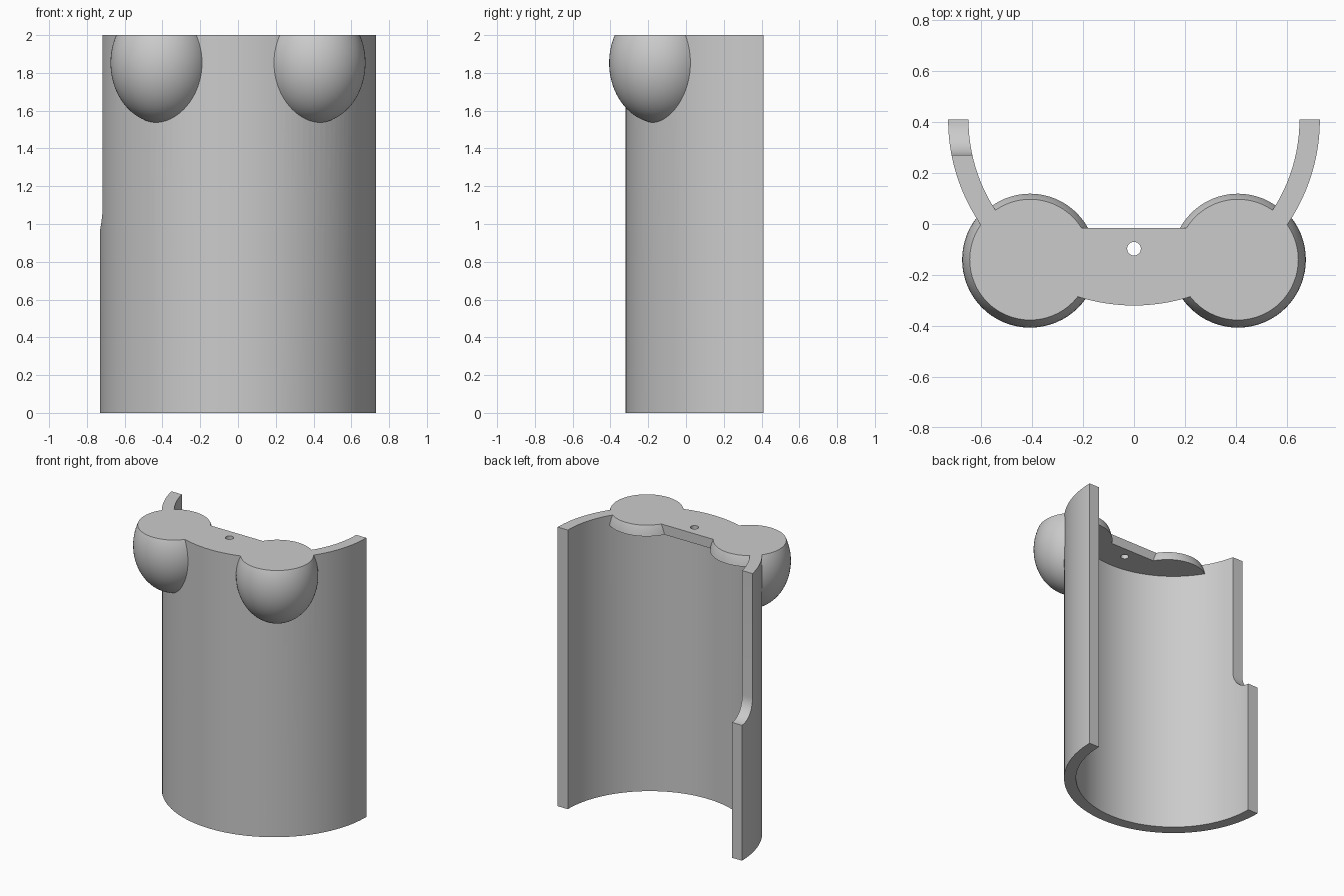
import bpy, bmesh
from math import sin, cos, asin, pi
from mathutils import Matrix, Vector

if "Cube" in bpy.data.objects:
    bpy.data.objects.remove(bpy.data.objects["Cube"], do_unlink=True)

AXIS_Y = 0.41              # axis of the curved wall
OUTER, INNER = 0.73, 0.65
TOP, PLATE_Z = 2.0, 1.93
OVER = 2.3                 # parts overshoot here, then get trimmed flat

grey = bpy.data.materials.new("light_grey")
grey.use_nodes = True
grey.diffuse_color = (0.6, 0.6, 0.6, 1)
grey.node_tree.nodes["Principled BSDF"].inputs["Base Color"].default_value = (0.6, 0.6, 0.6, 1)


def finish(name, bm):
    bmesh.ops.recalc_face_normals(bm, faces=bm.faces)
    mesh = bpy.data.meshes.new(name)
    bm.to_mesh(mesh)
    bm.free()
    mesh.materials.append(grey)
    obj = bpy.data.objects.new(name, mesh)
    bpy.context.collection.objects.link(obj)
    return obj


def prism(name, points, offset):
    """Extrude a closed outline along an offset vector."""
    bm = bmesh.new()
    face = bm.faces.new([bm.verts.new(p) for p in points])
    ext = bmesh.ops.extrude_face_region(bm, geom=[face])
    verts = [v for v in ext["geom"] if isinstance(v, bmesh.types.BMVert)]
    bmesh.ops.translate(bm, verts=verts, vec=Vector(offset))
    return finish(name, bm)


def arc(cx, cy, r, a0, a1, n):
    return [(cx + r * cos(a0 + (a1 - a0) * i / n),
             cy + r * sin(a0 + (a1 - a0) * i / n)) for i in range(n + 1)]


def combine(target, other, operation):
    mod = target.modifiers.new("combine", 'BOOLEAN')
    mod.operation = operation
    mod.solver = 'EXACT'
    mod.object = other
    bpy.ops.object.select_all(action='DESELECT')
    bpy.context.view_layer.objects.active = target
    target.select_set(True)
    bpy.ops.object.modifier_apply(modifier=mod.name)
    bpy.data.objects.remove(other, do_unlink=True)


def flat(points, z):
    return [(x, y, z) for x, y in points]


# Half-round wall
ring = arc(0, AXIS_Y, OUTER, pi, 2 * pi, 64) + arc(0, AXIS_Y, INNER, 2 * pi, pi, 64)
wall = prism("curved_wall", flat(ring, 0), (0, 0, OVER))

# Rounded notch in the upper right rear edge
notch = [(0.27, 2.5), (0.6, 2.5), (0.6, 0.97)] + arc(0.41, 1.11, 0.14, 1.5 * pi, pi, 12)
combine(wall, prism("notch_cutter", [(-1, y, z) for y, z in notch], (0.6, 0, 0)), 'DIFFERENCE')

# Bridge plate between the bulbs, its outer edge buried in the wall
a = asin((AXIS_Y + 0.015) / 0.69)
bridge = prism("bridge_plate", flat(arc(0, AXIS_Y, 0.69, pi + a, 2 * pi - a, 48), 1.7),
               (0, 0, OVER - 1.7))

# Egg-shaped bulbs
for side in (-1, 1):
    bm = bmesh.new()
    bmesh.ops.create_uvsphere(bm, u_segments=64, v_segments=40, radius=1)
    bmesh.ops.transform(bm, verts=bm.verts, matrix=Matrix.Translation((side * 0.408, -0.14, 1.853))
                        @ Matrix.Diagonal((0.267, 0.267, 0.32, 1)))
    combine(bridge, finish("bulb", bm), 'UNION')

# Clear the space inside the wall below the plate
hollow = arc(0, AXIS_Y, 0.67, 0, 2 * pi, 128)[:-1]
combine(bridge, prism("hollow_cutter", flat(hollow, 1), (0, 0, PLATE_Z - 1)), 'DIFFERENCE')
combine(wall, bridge, 'UNION')

# Small round hole and flat top
hole = arc(0, -0.097, 0.027, 0, 2 * pi, 24)[:-1]
combine(wall, prism("hole_cutter", flat(hole, 1.8), (0, 0, 0.7)), 'DIFFERENCE')
square = [(-1, -1), (1, -1), (1, 1), (-1, 1)]
combine(wall, prism("top_cutter", flat(square, TOP), (0, 0, 1)), 'DIFFERENCE')

wall.name = "curved_wall_with_bulbs"
bpy.ops.object.select_all(action='DESELECT')
wall.select_set(True)
bpy.context.view_layer.objects.active = wall
bpy.ops.object.shade_smooth_by_angle(angle=0.5)
